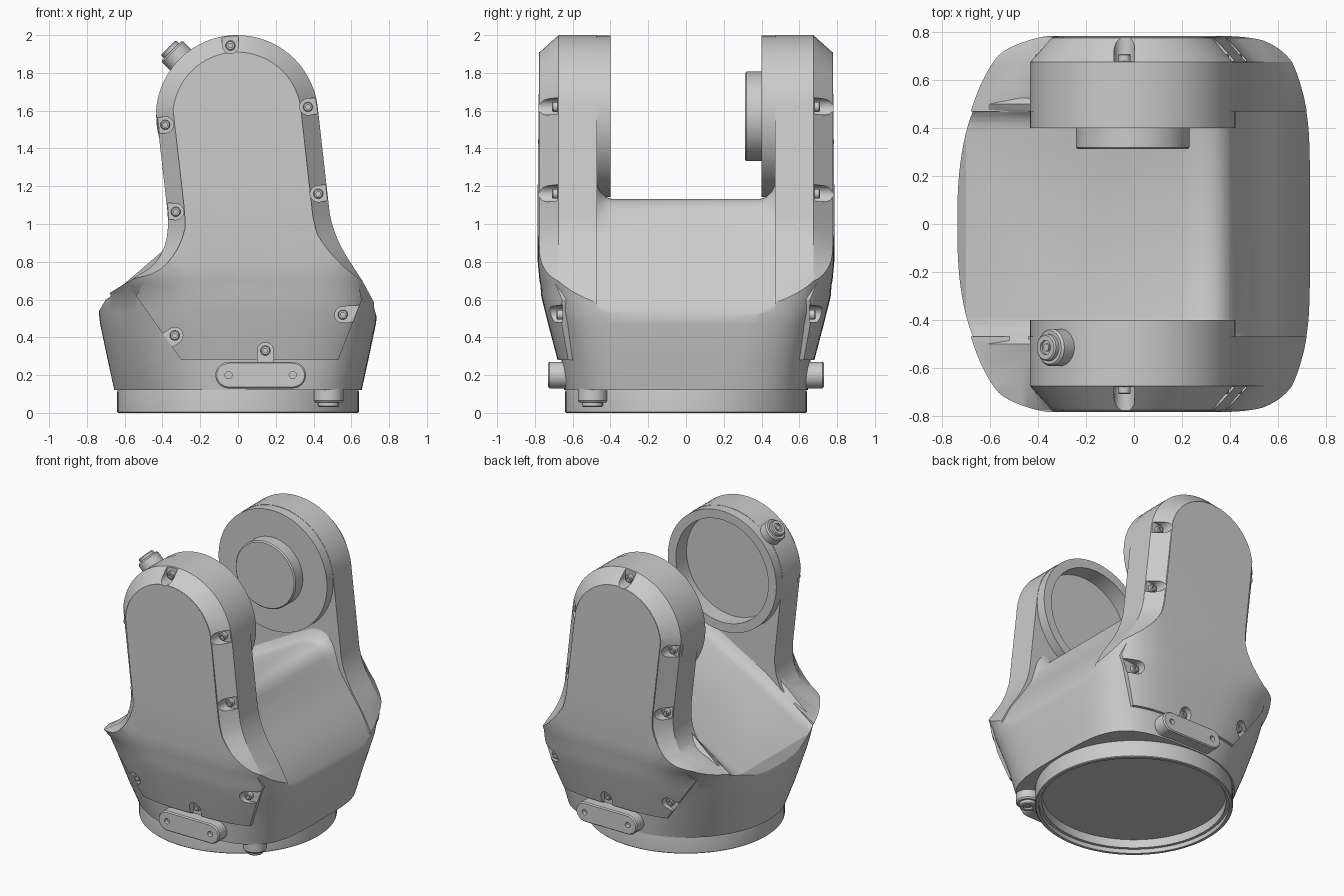
import bpy, bmesh, math
from mathutils import Vector

if "Cube" in bpy.data.objects:
    bpy.data.objects.remove(bpy.data.objects["Cube"])

CX, CZ, R = -0.005, 1.57, 0.43      # pivot axis of the two arm heads


def loft(name, rings):
    """Skin a list of equal-length point rings and cap both ends."""
    bm = bmesh.new()
    vs = [[bm.verts.new(p) for p in ring] for ring in rings]
    n = len(vs[0])
    for a, b in zip(vs, vs[1:]):
        for i in range(n):
            bm.faces.new((a[i], a[(i + 1) % n], b[(i + 1) % n], b[i]))
    bm.faces.new(vs[0])
    bm.faces.new(vs[-1])
    bmesh.ops.recalc_face_normals(bm, faces=bm.faces)
    me = bpy.data.meshes.new(name)
    bm.to_mesh(me)
    bm.free()
    ob = bpy.data.objects.new(name, me)
    bpy.context.collection.objects.link(ob)
    return ob


def turned(name, origin, axis, profile, seg=64):
    """Solid of revolution from (distance, radius) pairs along an axis."""
    q = Vector(axis).to_track_quat('Z', 'Y')
    o = Vector(origin)
    ang = [2 * math.pi * i / seg for i in range(seg)]
    return loft(name, [[o + q @ Vector((r * math.cos(a), r * math.sin(a), d)) for a in ang]
                       for d, r in profile])


def prism(name, pts, y0, y1):
    return loft(name, [[(x, y, z) for x, z in pts] for y in (y0, y1)])


def boolean(ob, other, op):
    m = ob.modifiers.new(op, 'BOOLEAN')
    m.operation, m.object, m.solver = op, other, 'MANIFOLD'
    bpy.context.view_layer.objects.active = ob
    bpy.ops.object.modifier_apply(modifier=m.name)
    bpy.data.objects.remove(other)


def arc(cx, cz, r, a0, a1, n):
    return [(cx + r * math.cos(math.radians(a0 + (a1 - a0) * i / n)),
             cz + r * math.sin(math.radians(a0 + (a1 - a0) * i / n))) for i in range(n + 1)]


def bezier(p0, p1, p2, n=8):
    return [tuple((1 - t) ** 2 * a + 2 * t * (1 - t) * b + t * t * c
                  for a, b, c in zip(p0, p1, p2)) for t in (i / n for i in range(n + 1))]


# Drum envelope: (z, half x, half y, left exponent, right exponent, cover offset)
LEVELS = [(.12, .655, .645, 2, 3.8, .02), (.28, .69, .66, 2.4, 4.2, .02),
          (.47, .73, .705, 2.7, 4.6, .025), (.53, .737, .725, 2.8, 4.8, .02),
          (.62, .737, .755, 3, 5, .012), (.70, .74, .776, 4, 5.5, -.004),
          (.80, .75, .785, 6, 6, -.03), (1.2, .76, .785, 8, 8, -.03), (2.1, .76, .775, 8, 8, -.03)]


def envelope(name, cover=False):
    rings = []
    for z, hx, hy, nl, nr, off in LEVELS:
        if cover:
            hx, hy = hx + max(off, 0) * .6, hy + off
        ring = []
        for i in range(128):
            a = 2 * math.pi * (i + .5) / 128
            c, s = math.cos(a), math.sin(a)
            n = nl if c < 0 else nr
            ring.append((hx * math.copysign(abs(c) ** (2 / n), c),
                         hy * math.copysign(abs(s) ** (2 / n), s), z))
        rings.append(ring)
    return loft(name, rings)


# Saddle between the arms, filleted upward toward each arm
saddle = ([(-.72, .05), (-.77, .48), (-.70, .60), (-.3, .822), (0, .99)]
          + bezier((.20, 1.10), (.37, 1.19), (.43, 1.03))
          + bezier((.47, .97), (.50, .91), (.65, .70), 4) + [(.72, .56), (.755, .43), (.74, .05)])
LIFT = [(.60, 0), (.50, .12), (.47, .075), (.45, .035), (.425, .012), (.39, 0)]
steps = [(-y, l) for y, l in LIFT] + [(y, l) for y, l in reversed(LIFT)]
body = loft("yoke_housing", [[(x, y, z + (l if z > .8 and x < .44 else 0)) for x, z in saddle]
                             for y, l in steps])

# Arm outline seen from the front: round head, tapered neck, flared foot
arm = (arc(CX, CZ, R, 8, 176, 32)
       + bezier((-.375, 1.08), (-.35, .86), (-.47, .765))
       + [(-.71, .615), (-.80, .46), (-.75, .03), (.77, .03), (.80, .45), (.728, .57), (.658, .70)]
       + bezier((.58, .82), (.505, .94), (.485, 1.06)))


def inset(pts):
    out = []
    for i, p in enumerate(pts):
        a, b = Vector(pts[i - 1]), Vector(pts[(i + 1) % len(pts)])
        t = (b - a).normalized()
        w = .09 * min(1, max(0, (p[1] - .62) / .35))
        out.append((p[0] - t.y * w, p[1] + t.x * w))
    return out


for s in (-1, 1):
    layers = [(arm, .47), (arm, .675), (inset(arm), .775), (inset(arm), .80)]
    boolean(body, loft("arm", [[(x, s * y, z) for x, z in pts] for pts, y in layers]), 'UNION')
boolean(body, envelope("envelope"), 'INTERSECT')

# Arm heads and raised lower covers
cover = [(-.54, .62), (-.30, .28), (.53, .28), (.655, .60), (.63, .72), (-.48, .72)]
for s in (-1, 1):
    boolean(body, turned("head", (CX, s * .40, CZ), (0, s, 0), [(0, R - .002), (.25, R - .002)], 96), 'UNION')
    c = prism("cover", cover, s * .45, s * .9)
    boolean(c, envelope("cover_envelope", True), 'INTERSECT')
    boolean(body, c, 'UNION')

# Bearing opening in the front arm
boolean(body, turned("opening", (CX, -.35, CZ), (0, -1, 0), [(0, .365), (.17, .365)], 96), 'DIFFERENCE')

# Screw pockets: (x, z, outward angle, floor depth), same on both sides
SCREWS = [(-.04, 1.945, 92, .68), (.37, 1.62, 8, .68), (.425, 1.16, 8, .68),
          (-.385, 1.525, 188, .68), (-.33, 1.065, 175, .68),
          (.555, .52, 5, .655), (-.335, .41, 215, .635), (.145, .33, 270, .65)]
for s in (-1, 1):
    for x, z, ang, floor in SCREWS:
        d = math.radians(ang)
        pts = arc(x, z, .043, ang + 90, ang + 270, 12)
        far = .13 * math.cos(d), .13 * math.sin(d)
        pts += [(pts[-1][0] + far[0], pts[-1][1] + far[1]), (pts[0][0] + far[0], pts[0][1] + far[1])]
        boolean(body, prism("pocket", pts, s * floor, s * .9), 'DIFFERENCE')
        turned("cover_screw", (x, s * (floor - .01), z), (0, s, 0),
               [(0, .026), (.035, .026), (.04, .021), (.04, .012), (.025, .012)], 20)

# Base ring with hollow underside
turned("base_ring", (0, 0, 0), (0, 0, 1),
       [(.09, .595), (.03, .595), (.03, .615), (0, .615), (0, .635), (.005, .64), (.11, .64), (.14, .635)], 96)

# Output flange on the back arm
turned("output_flange", (CX, .41, CZ), (0, -1, 0), [(0, .237), (.09, .237), (.098, .229)], 96)

# Connector bars low on both sides
for s in (-1, 1):
    bar = arc(.29, .20, .07, -90, 90, 16) + arc(-.05, .20, .07, 90, 270, 16)
    small = [(.12 + (x - .12) * .97, .20 + (z - .20) * .9) for x, z in bar]
    ob = loft("connector_bar", [[(x, s * y, z) for x, z in p]
                                for p, y in ((bar, .58), (bar, .722), (small, .73))])
    for x in (-.05, .29):
        boolean(ob, turned("hole", (x, s * .70, .20), (0, s, 0), [(0, .019), (.1, .019)], 20), 'DIFFERENCE')

# Threaded plugs: one on the front head, one under the drum
PLUG = [(0, .078), (.10, .078), (.11, .07), (.11, .056), (.128, .056), (.134, .05),
        (.134, .03), (.122, .03), (.122, .016), (.13, .016)]
turned("head_plug", (CX - .27, -.515, CZ + .27), (-1, 0, 1), PLUG, 40)
turned("base_plug", (.48, -.495, .165), (0, 0, -1), PLUG, 40)

for ob in list(bpy.context.scene.objects):
    bpy.ops.object.select_all(action='DESELECT')
    ob.select_set(True)
    bpy.context.view_layer.objects.active = ob
    bpy.ops.object.shade_smooth_by_angle(angle=math.radians(24))
